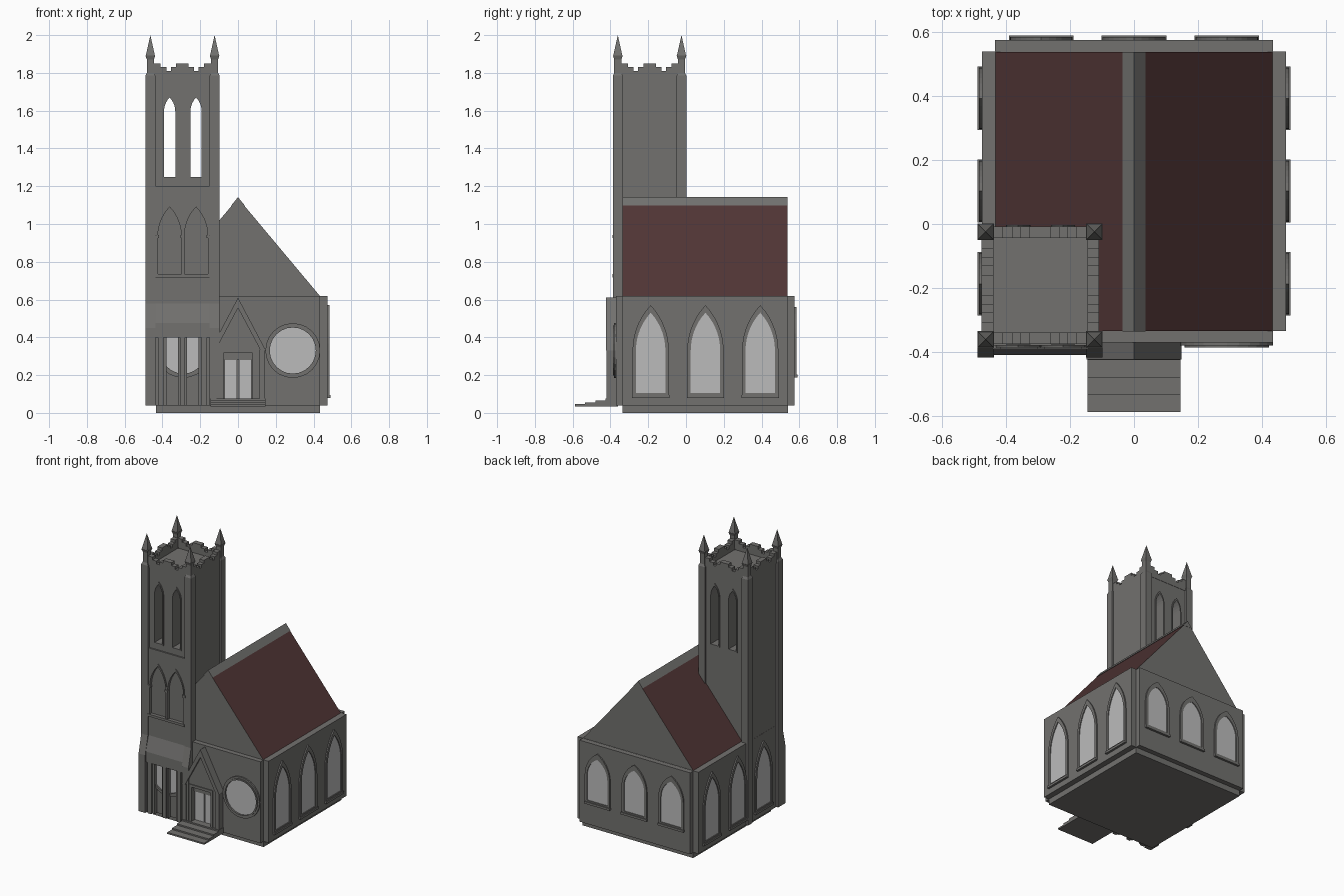
import bpy, bmesh, math
from mathutils import Matrix, Vector

if "Cube" in bpy.data.objects:
    bpy.data.objects.remove(bpy.data.objects["Cube"])


def material(name, rgb):
    m = bpy.data.materials.new(name)
    m.diffuse_color = (*rgb, 1)
    m.use_nodes = True
    m.node_tree.nodes["Principled BSDF"].inputs["Base Color"].default_value = m.diffuse_color
    return m


STONE = material("grey stone", (0.168, 0.165, 0.158))
ROOF = material("dark red roof", (0.082, 0.036, 0.036))
GLASS = material("pale glass", (0.50, 0.50, 0.50))

FRONT, RIGHT, BACK, LEFT = 0, 90, 180, -90


def finish(name, bm, *mats):
    bmesh.ops.recalc_face_normals(bm, faces=bm.faces[:])
    me = bpy.data.meshes.new(name)
    bm.to_mesh(me)
    bm.free()
    for m in mats:
        me.materials.append(m)
    ob = bpy.data.objects.new(name, me)
    bpy.context.collection.objects.link(ob)
    return ob


def box(name, x0, x1, y0, y1, z0, z1, mat=STONE):
    bm = bmesh.new()
    bmesh.ops.create_cube(bm, size=1)
    for v in bm.verts:
        v.co = ((x0 + x1) / 2 + v.co.x * (x1 - x0), (y0 + y1) / 2 + v.co.y * (y1 - y0),
                (z0 + z1) / 2 + v.co.z * (z1 - z0))
    return finish(name, bm, mat)


def plate(name, loops, d0, d1, side=FRONT, mat=STONE):
    """Outline (first loop) with holes, extruded from distance d0 to d1 towards a side."""
    bm = bmesh.new()
    for loop in loops:
        vs = [bm.verts.new((u, -d0, v)) for u, v in loop]
        for i, v in enumerate(vs):
            bm.edges.new((v, vs[(i + 1) % len(vs)]))
    bmesh.ops.triangle_fill(bm, use_beauty=True, edges=bm.edges[:], normal=Vector((0, -1, 0)))
    r = bmesh.ops.extrude_face_region(bm, geom=bm.faces[:])
    moved = [g for g in r["geom"] if isinstance(g, bmesh.types.BMVert)]
    bmesh.ops.translate(bm, verts=moved, vec=(0, d0 - d1, 0))
    bmesh.ops.transform(bm, matrix=Matrix.Rotation(math.radians(side), 4, 'Z'), verts=bm.verts[:])
    return finish(name, bm, mat)


def rect(u0, u1, v0, v1):
    return [(u0, v0), (u1, v0), (u1, v1), (u0, v1)]


def arch(c, a, v0, spring, apex, n=7):
    """Pointed arch outline, half width a."""
    h = apex - spring
    r = (a * a + h * h) / (2 * a)
    end = math.atan2(h, r - a)
    half = [(a - r + r * math.cos(end * i / n), spring + r * math.sin(end * i / n)) for i in range(n)]
    return ([(c - a, v0), (c + a, v0)] + [(c + u, v) for u, v in half] + [(c, apex)]
            + [(c - u, v) for u, v in reversed(half)])


def circle(c, v, r, n=24):
    return [(c + r * math.cos(2 * math.pi * i / n), v + r * math.sin(2 * math.pi * i / n)) for i in range(n)]


def arch_window(name, c, d, side, a, v0, spring, apex):
    t = 0.018
    inner = arch(c, a - t, v0 + t, spring, apex - 2.2 * t)
    plate(name + "_frame", [arch(c, a, v0, spring, apex), inner], d - 0.005, d + 0.009, side)
    plate(name + "_glass", [inner], d - 0.005, d + 0.003, side, GLASS)
    plate(name + "_sill", [rect(c - a - 0.003, c + a + 0.003, v0 - 0.008, v0 + 0.008)],
          d - 0.005, d + 0.015, side)


# Nave: plinth core plus wall panels with notched corners
box("plinth", -0.435, 0.435, -0.335, 0.54, 0, 0.05)
box("side_walls", -0.475, 0.475, -0.335, 0.54, 0.04, 0.62)
box("end_walls", -0.435, 0.435, -0.37, 0.575, 0.04, 0.619)

# Gabled roof: stone ends, red slopes, stone ridge
roof = plate("gable_roof", [[(-0.437, 0.615), (0.437, 0.615), (0, 1.137)]], -0.537, 0.335)
roof.data.materials.append(ROOF)
for f in roof.data.polygons:
    f.material_index = 1 if abs(f.normal.x) > 0.3 else 0
plate("ridge_cap", [[(-0.036, 1.098), (0.036, 1.098), (0, 1.142)]], -0.538, 0.336)

# Pointed windows on both sides and at the back
for i, y in enumerate((-0.187, 0.103, 0.393)):
    arch_window(f"right_window_{i}", y, 0.475, RIGHT, 0.096, 0.088, 0.33, 0.57)
    arch_window(f"left_window_{i}", -y, 0.475, LEFT, 0.096, 0.088, 0.33, 0.57)
for i, x in enumerate((-0.29, 0, 0.29)):
    arch_window(f"back_window_{i}", x, 0.575, BACK, 0.098, 0.195, 0.39, 0.56)

# Round windows in the front wall
for i, x in enumerate((-0.29, 0.29)):
    plate(f"round_window_frame_{i}", [circle(x, 0.33, 0.145), circle(x, 0.33, 0.132)], 0.365, 0.38)
    plate(f"round_window_inner_{i}", [circle(x, 0.33, 0.132), circle(x, 0.33, 0.122)], 0.365, 0.386)
    plate(f"round_window_glass_{i}", [circle(x, 0.33, 0.122)], 0.365, 0.374, FRONT, GLASS)

# Tower body
TX = (-0.362, -0.222)
box("tower_lower", -0.474, -0.11, -0.365, -0.01, 0.42, 1.2)
lancets = [arch(x, 0.03, 1.25, 1.595, 1.67, 5) for x in TX]
plate("belfry", [rect(-0.474, -0.11, 1.2, 1.78)] + lancets, 0.01, 0.37)
for side, d, s in ((FRONT, 0.37, 1), (BACK, -0.01, -1)):
    for x in TX:
        plate("lancet_frame", [arch(s * x, 0.038, 1.242, 1.595, 1.685, 5),
                               arch(s * x, 0.03, 1.25, 1.595, 1.67, 5)], d - 0.004, d + 0.007, side)

# Blind twin arches
arches = [arch(x, 0.062, 0.735, 0.935, 1.09) for x in TX]
plate("arcade_wall", [rect(-0.442, -0.148, 0.56, 1.2)] + arches, 0.362, 0.38)
for x, hole in zip(TX, arches):
    plate("arcade_moulding", [arch(x, 0.070, 0.728, 0.935, 1.108), hole], 0.362, 0.386)
for x in (-0.43, -0.292, -0.154):
    box("arcade_capital", x - 0.012, x + 0.012, -0.39, -0.37, 0.925, 0.942)
    box("arcade_shaft", x - 0.006, x + 0.006, -0.387, -0.37, 0.735, 0.925)
box("arcade_sill", -0.438, -0.15, -0.39, -0.37, 0.718, 0.735)

# Sloped weathering carried by piers in front of the round window
plate("weathering", [[(-0.36, 0.40), (-0.41, 0.40), (-0.41, 0.475), (-0.38, 0.58), (-0.36, 0.58)]],
      -0.44, -0.148, RIGHT)
for x0, x1 in ((-0.44, -0.378), (-0.318, -0.27), (-0.208, -0.148)):
    box("pier", x0, x1, -0.398, -0.36, 0.04, 0.405)
    box("pier_shaft", (x0 + x1) / 2 - 0.014, (x0 + x1) / 2 + 0.014, -0.41, -0.36, 0.04, 0.405)

# Corner buttresses and pinnacles
for x0, x1 in ((-0.49, -0.438), (-0.15, -0.098)):
    plate("buttress_foot", [[(-0.36, 0.04), (-0.417, 0.04), (-0.417, 0.45), (-0.387, 0.58), (-0.36, 0.58)]],
          x0, x1, RIGHT)
    for y0, y1 in ((-0.387, -0.335), (-0.05, 0.002)):
        box("buttress", x0, x1, y0, y1, 0.04, 1.785)
        cx, cy = (x0 + x1) / 2, (y0 + y1) / 2
        box("pinnacle_shaft", cx - 0.019, cx + 0.019, cy - 0.019, cy + 0.019, 1.78, 1.875)
        for z0, z1, r0, r1 in ((1.785, 1.80, 0.026, 0.019), (1.872, 1.892, 0.019, 0.026), (1.892, 2.0, 0.024, 0.0)):
            bm = bmesh.new()
            bmesh.ops.create_cone(bm, cap_ends=True, segments=4, radius1=r0 * 1.414, radius2=r1 * 1.414,
                                  depth=z1 - z0, matrix=Matrix.Translation((cx, cy, (z0 + z1) / 2))
                                  @ Matrix.Rotation(math.pi / 4, 4, 'Z'))
            finish("pinnacle", bm, STONE)

# Stepped battlements
half = [(0.15, 1.85), (0.115, 1.85), (0.115, 1.83), (0.085, 1.83), (0.085, 1.81),
        (0.062, 1.81), (0.062, 1.83), (0.033, 1.83), (0.033, 1.85)]


def battlement(c):
    return ([(c - 0.15, 1.77), (c + 0.15, 1.77)] + [(c + u, v) for u, v in half]
            + [(c - u, v) for u, v in reversed(half)])


for name, c, d, side in (("front", -0.294, 0.375, FRONT), ("back", 0.294, -0.008, BACK),
                         ("left", 0.192, 0.476, LEFT), ("right", -0.192, -0.11, RIGHT)):
    plate(name + "_battlement", [battlement(c)], d - 0.036, d, side)

# Porch with steep gable and double door
plate("porch", [[(-0.143, 0.04), (0.143, 0.04), (0.143, 0.335), (0, 0.60), (-0.143, 0.335)],
                rect(-0.075, 0.075, 0.07, 0.32)], 0.36, 0.41)
plate("porch_coping", [[(-0.148, 0.33), (-0.12, 0.33), (0, 0.555), (0.12, 0.33), (0.148, 0.33), (0, 0.61)]],
      0.36, 0.424)
plate("door_surround", [rect(-0.092, 0.092, 0.055, 0.338), rect(-0.075, 0.075, 0.07, 0.32)], 0.36, 0.416)
for s in (-1, 1):
    box("porch_jamb", s * 0.128 - 0.015, s * 0.128 + 0.015, -0.42, -0.36, 0.04, 0.335)
    box("door_leaf", s * 0.038 - 0.034, s * 0.038 + 0.034, -0.378, -0.365, 0.07, 0.282, GLASS)
box("door_lintel", -0.075, 0.075, -0.385, -0.365, 0.28, 0.32)

# Entrance steps
for i, y in enumerate((-0.588, -0.535, -0.48, -0.425)):
    box(f"step_{i}", -0.145, 0.145, y, -0.36, 0.035, 0.046 + 0.01 * i)
